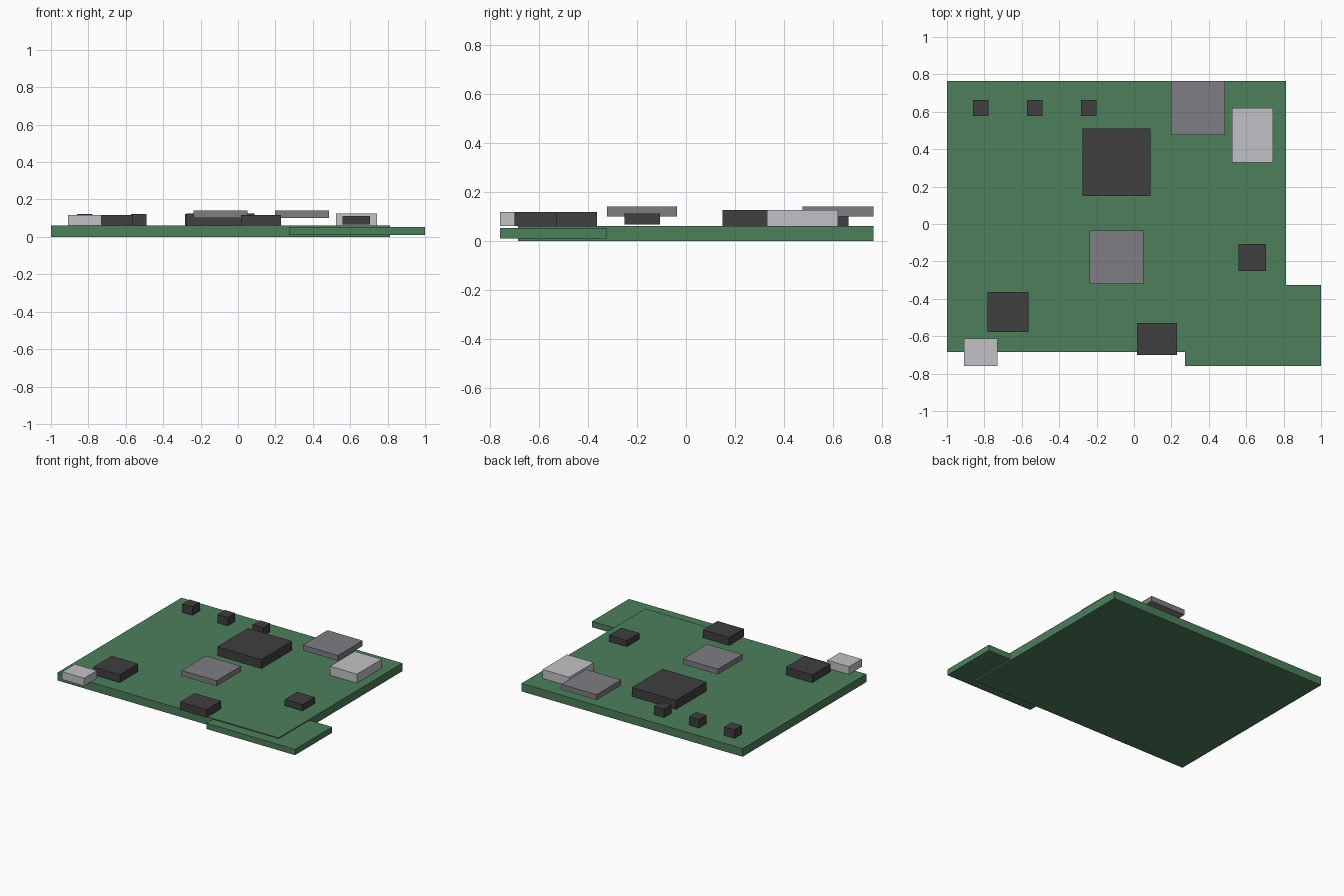
import bpy

cube = bpy.data.objects.get("Cube")
if cube:
    bpy.data.objects.remove(cube, do_unlink=True)


def material(name, color):
    m = bpy.data.materials.new(name)
    m.use_nodes = True
    m.diffuse_color = (*color, 1)
    m.node_tree.nodes["Principled BSDF"].inputs["Base Color"].default_value = (*color, 1)
    return m


green = material("board green", (0.075, 0.21, 0.105))
black = material("chip black", (0.05, 0.05, 0.05))
grey = material("plate grey", (0.21, 0.205, 0.23))
silver = material("connector silver", (0.54, 0.545, 0.57))


def box(name, mat, x, y, z):
    """Axis-aligned box from its (low, high) extents on each axis."""
    spans = (x, y, z)
    bpy.ops.mesh.primitive_cube_add(size=1, location=[(a + b) / 2 for a, b in spans])
    ob = bpy.context.object
    ob.name = ob.data.name = name
    ob.scale = [b - a for a, b in spans]
    bpy.ops.object.transform_apply(location=False, rotation=False, scale=True)
    ob.data.materials.append(mat)
    return ob


TOP = 0.06  # upper surface of the main board

# Circuit boards: main sheet and the thinner corner sheet
box("main_board", green, (-1, 0.813), (-0.685, 0.765), (0, TOP))
box("corner_board", green, (0.272, 1), (-0.76, -0.325), (0.01, 0.053))

# Black chips
box("processor_chip", black, (-0.275, 0.087), (0.15, 0.51), (TOP, 0.126))
box("left_chip", black, (-0.782, -0.565), (-0.578, -0.363), (TOP, 0.118))
box("front_chip", black, (0.015, 0.231), (-0.7, -0.528), (TOP, 0.118))
box("side_chip", black, (0.56, 0.706), (-0.252, -0.107), (0.066, 0.112))

# Row of small rear components
for i, x in enumerate((-0.82, -0.53, -0.242)):
    box(f"small_component_{i + 1}", black, (x - 0.042, x + 0.042), (0.577, 0.663), (TOP, 0.123))

# Raised grey plates
box("rear_plate", grey, (0.198, 0.487), (0.476, 0.765), (0.1, 0.14))
box("middle_plate", grey, (-0.237, 0.05), (-0.322, -0.036), (0.1, 0.14))

# Silver connectors
box("rear_connector", silver, (0.524, 0.744), (0.33, 0.62), (TOP, 0.126))
box("front_connector", silver, (-0.91, -0.73), (-0.76, -0.612), (TOP, 0.118))
